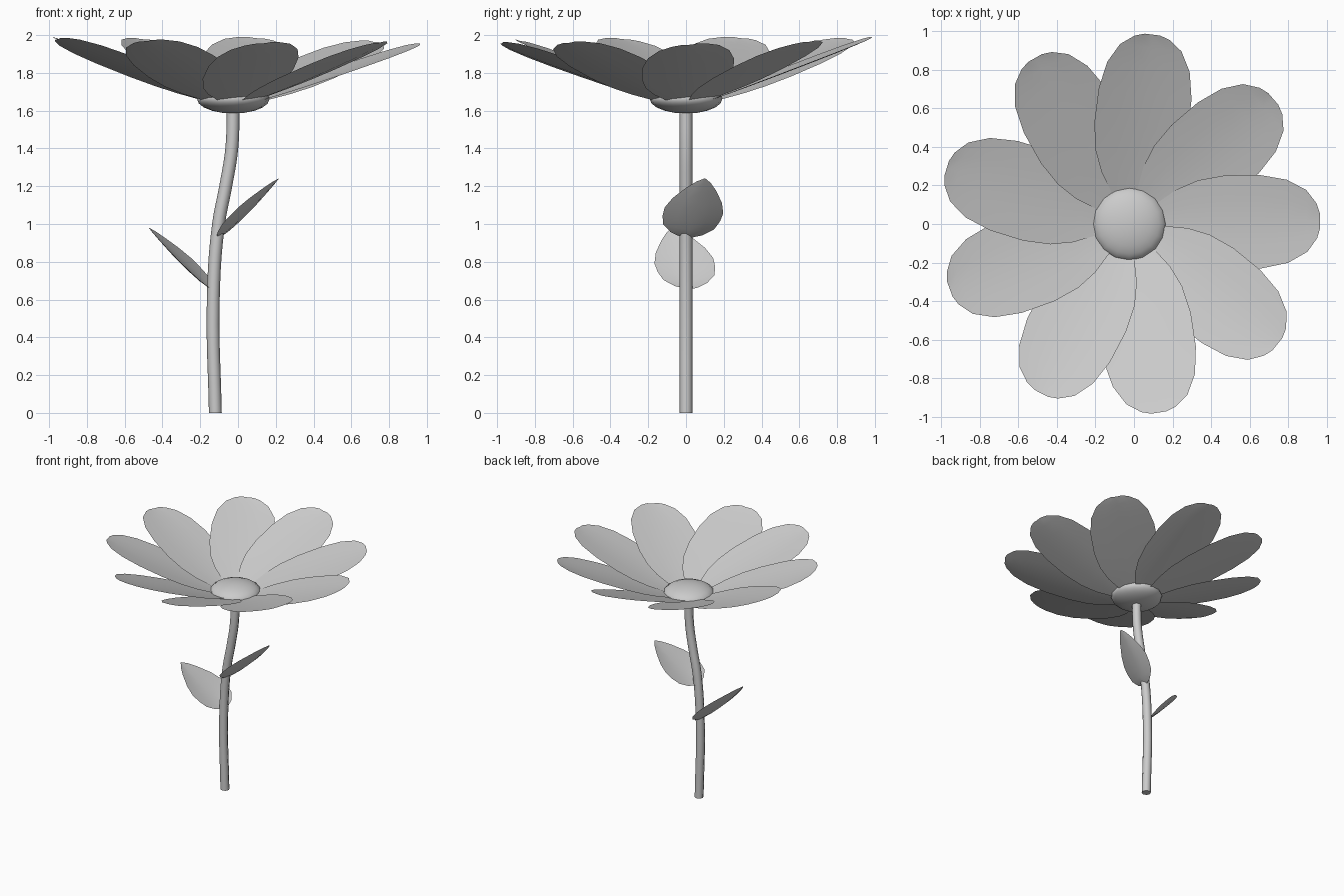
import bpy
import math
from mathutils import Vector

if "Cube" in bpy.data.objects:
    bpy.data.objects.remove(bpy.data.objects["Cube"])

CX = -0.025  # flower head centre


def strip_surface(name, stations, point, across=4):
    """Grid surface: stations = (length, half width), point maps (length, half width, v)."""
    verts, faces = [], []
    n = across + 1
    for t, w in stations:
        for j in range(n):
            verts.append(point(t, w, 2 * j / across - 1))
    for i in range(len(stations) - 1):
        for j in range(across):
            a = i * n + j
            faces.append((a, a + n, a + n + 1, a + 1))
    mesh = bpy.data.meshes.new(name)
    mesh.from_pydata(verts, [], faces)
    mesh.shade_smooth()
    obj = bpy.data.objects.new(name, mesh)
    bpy.context.collection.objects.link(obj)
    return obj


# Petals: each rolled a little so one edge overlaps its neighbour
petal_shape = [(0.04, 0.05), (0.16, 0.115), (0.25, 0.175), (0.36, 0.22), (0.5, 0.243),
               (0.68, 0.242), (0.82, 0.215), (0.92, 0.16), (0.972, 0.09), (0.988, 0.04)]


def add_petal(index, angle, tip_z):
    a = math.radians(angle)
    out = Vector((math.cos(a), math.sin(a), 0))
    side = Vector((-math.sin(a), math.cos(a), 0))

    def point(r, w, v):
        z = 1.625 + (tip_z - 1.625) * (r - 0.04) / 0.948
        z += 0.1 * w * v + 0.015 * (v * v - 0.5) * w / 0.24
        return Vector((CX, 0, z)) + out * r + side * (w * v)

    strip_surface(f"petal_{index}", petal_shape, point)


petals = [(83, 1.985), (41, 1.965), (1, 1.95), (-39, 1.96), (-81, 1.957),
          (-117.5, 1.97), (-160, 1.98), (163, 1.985), (119.5, 1.98)]
for i, (angle, tip_z) in enumerate(petals, 1):
    add_petal(i, angle, tip_z)

# Flower centre: flattened ball
bpy.ops.mesh.primitive_uv_sphere_add(segments=16, ring_count=10, radius=1, location=(CX, 0, 1.662))
head = bpy.context.object
head.name = "flower_centre"
head.scale = (0.192, 0.192, 0.077)
bpy.ops.object.shade_smooth()

# Stem: gently bent tube
curve = bpy.data.curves.new("stem", "CURVE")
curve.dimensions = "3D"
curve.bevel_depth = 0.034
curve.bevel_resolution = 2
curve.resolution_u = 5
curve.use_fill_caps = True
path = [(-0.12, 0), (-0.131, 0.6), (-0.103, 1.0), (-0.065, 1.2), (-0.033, 1.4), (CX, 1.62)]
spline = curve.splines.new("BEZIER")
spline.bezier_points.add(len(path) - 1)
for p, (x, z) in zip(spline.bezier_points, path):
    p.co = (x, 0, z)
    p.handle_left_type = p.handle_right_type = "AUTO"
stem = bpy.data.objects.new("stem", curve)
bpy.context.collection.objects.link(stem)

# Leaves: pointed, slightly cupped blades on opposite sides
leaf_shape = [(-0.02, 0.03), (0.03, 0.085), (0.14, 0.135), (0.28, 0.152), (0.42, 0.155),
              (0.6, 0.13), (0.8, 0.08), (0.93, 0.038), (1.0, 0.004)]


def add_leaf(name, base, tip, sign):
    base, axis = Vector(base), Vector(tip) - Vector(base)
    side = Vector((0.15, 1, 0)) * sign + Vector((0, 0, -0.1))
    normal = Vector((-0.7 * sign, 0, 0.7))

    def point(t, w, v):
        cup = 0.025 * (v * v - 0.5) * w / 0.155
        return base + axis * t + side * (w * v) + normal * cup

    strip_surface(name, leaf_shape, point)


add_leaf("right_leaf", (-0.1, 0.0, 0.935), (0.215, 0.1, 1.24), 1)
add_leaf("left_leaf", (-0.145, 0.03, 0.665), (-0.472, -0.07, 0.98), -1)
